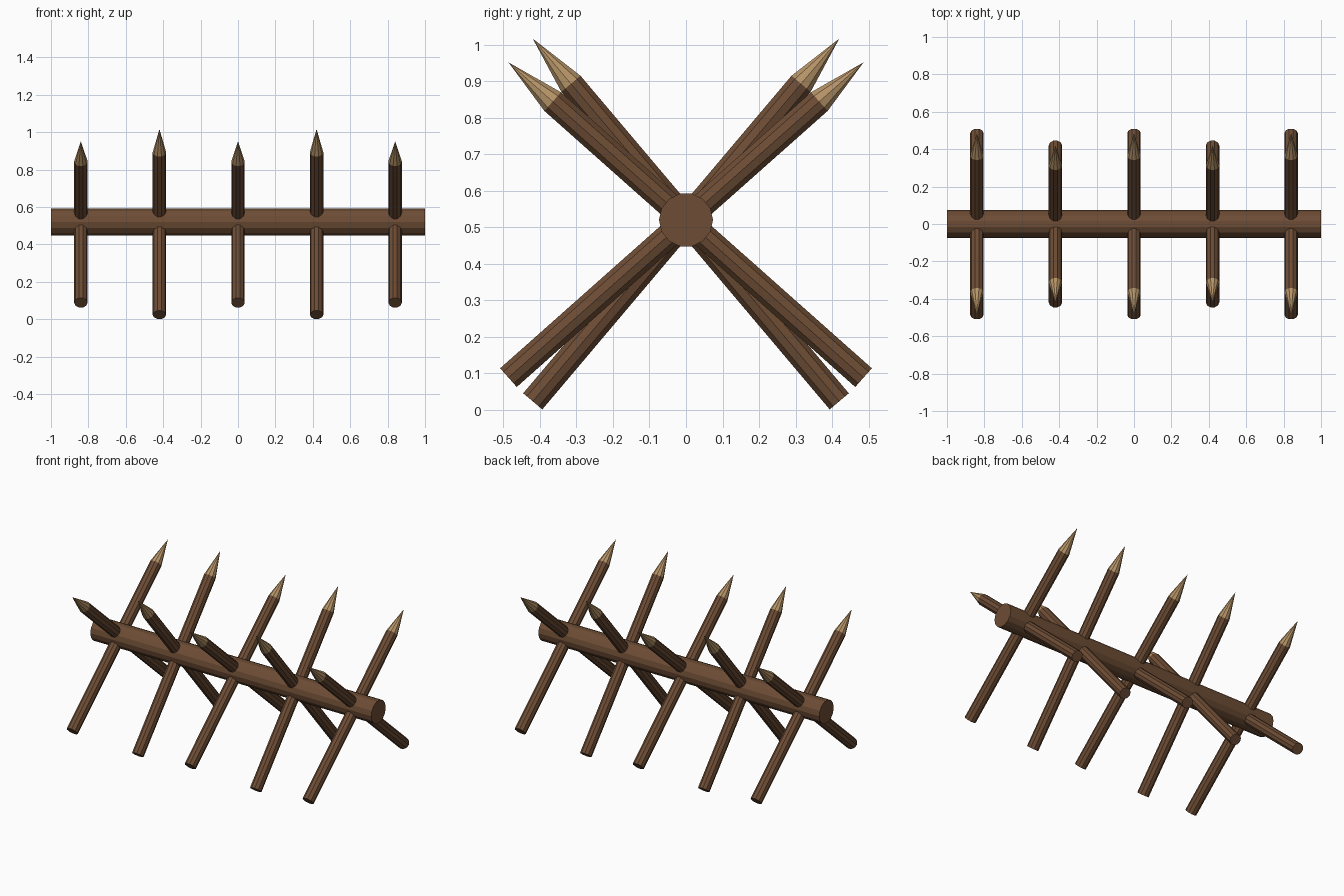
import bpy, bmesh, math
from mathutils import Matrix, Vector

if "Cube" in bpy.data.objects:
    bpy.data.objects.remove(bpy.data.objects["Cube"])


def material(name, colour):
    m = bpy.data.materials.new(name)
    m.diffuse_color = (*colour, 1)
    m.use_nodes = True
    m.node_tree.nodes["Principled BSDF"].inputs["Base Color"].default_value = m.diffuse_color
    return m


bark = material("bark brown", (0.153, 0.073, 0.035))
cut_wood = material("cut wood tan", (0.46, 0.29, 0.135))

CENTRE_Z = 0.52


def lathe(name, rings, sides, matrix, tip=None):
    """Rings of (height, radius) along local z, optionally ending in a point."""
    bm = bmesh.new()
    loops = []
    for h, r in rings:
        loops.append([bm.verts.new((r * math.cos(2 * math.pi * i / sides),
                                    r * math.sin(2 * math.pi * i / sides), h))
                      for i in range(sides)])
    bm.faces.new(loops[0][::-1])
    for a, b in zip(loops, loops[1:]):
        for i in range(sides):
            j = (i + 1) % sides
            bm.faces.new((a[i], a[j], b[j], b[i]))
    if tip is None:
        bm.faces.new(loops[-1])
    else:
        apex = bm.verts.new((0, 0, tip))
        for i in range(sides):
            f = bm.faces.new((loops[-1][i], loops[-1][(i + 1) % sides], apex))
            f.material_index = 1
    bm.transform(matrix)
    bmesh.ops.recalc_face_normals(bm, faces=bm.faces)
    mesh = bpy.data.meshes.new(name)
    bm.to_mesh(mesh)
    bm.free()
    mesh.materials.append(bark)
    mesh.materials.append(cut_wood)
    obj = bpy.data.objects.new(name, mesh)
    bpy.context.collection.objects.link(obj)
    return obj


# Horizontal log (local y stays on world y)
lathe("beam", [(-1, 0.074), (1, 0.074)], 14,
      Matrix.Translation((0, 0, CENTRE_Z)) @ Matrix.Rotation(math.pi / 2, 4, 'Y')
      @ Matrix.Rotation(math.pi / 2, 4, 'Z'))

# Crossed pairs of sharpened stakes, alternating steep and shallow
for k in range(5):
    elevation = math.radians(49.8 if k % 2 else 41.6)
    for side, label in ((-1, "front"), (1, "back")):
        lean = -side * (math.pi / 2 - elevation)
        m = Matrix.Translation(Vector((-0.84 + 0.42 * k, 0, CENTRE_Z))) @ Matrix.Rotation(lean, 4, 'X')
        lathe(f"{label}_stake_{k + 1}", [(-0.65, 0.036), (0.488, 0.036)], 10, m, tip=0.65)
